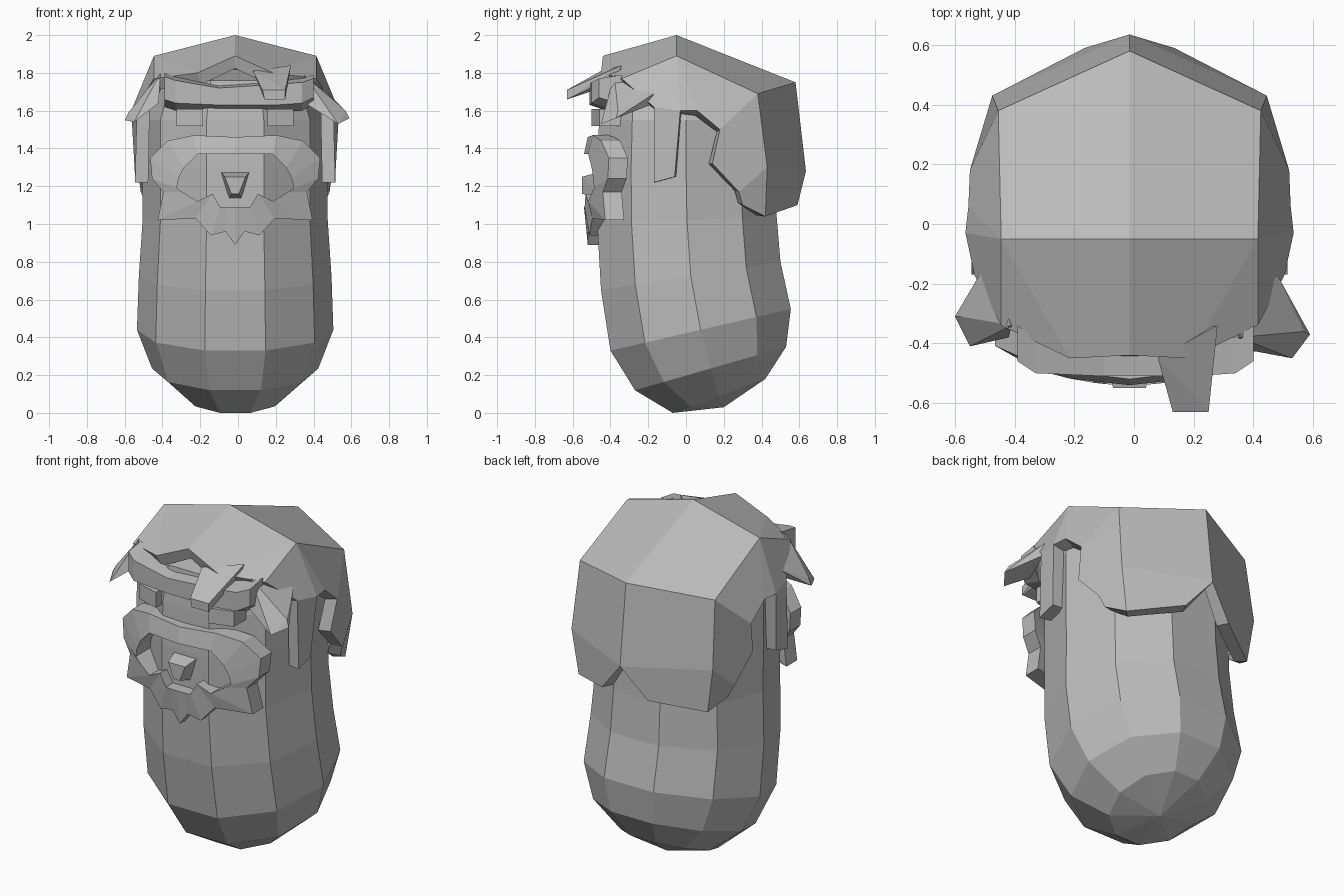
import bpy, bmesh
from math import sin, cos, radians
from mathutils import Vector

if "Cube" in bpy.data.objects:
    bpy.data.objects.remove(bpy.data.objects["Cube"], do_unlink=True)

CENTRE_X = -0.015

grey = bpy.data.materials.new("plain grey")
grey.use_nodes = True
colour = (0.5, 0.5, 0.5, 1)
grey.diffuse_color = colour
grey.node_tree.nodes["Principled BSDF"].inputs["Base Color"].default_value = colour


def finish(name, bm, x=0.0):
    """Turn a bmesh into a flat shaded grey object."""
    mesh = bpy.data.meshes.new(name)
    bm.to_mesh(mesh)
    bm.free()
    mesh.materials.append(grey)
    obj = bpy.data.objects.new(name, mesh)
    obj.location.x = x
    bpy.context.collection.objects.link(obj)
    return obj


def mirror(obj):
    modifier = obj.modifiers.new("mirror", "MIRROR")
    modifier.use_clip = True


def hull(name, points, x=0.0):
    """Chiselled solid wrapped around a few corner points."""
    bm = bmesh.new()
    verts = [bm.verts.new(p) for p in points]
    result = bmesh.ops.convex_hull(bm, input=verts)
    unused = [g for g in result["geom_interior"] if isinstance(g, bmesh.types.BMVert)]
    bmesh.ops.delete(bm, geom=unused, context="VERTS")
    bmesh.ops.dissolve_limit(bm, angle_limit=radians(2), verts=bm.verts, edges=bm.edges)
    bmesh.ops.recalc_face_normals(bm, faces=bm.faces)
    return finish(name, bm, x)


# Head and body: ten-sided rings tilted towards the bottom
# (front y, front z, back y, back z, half width)
SIDES = 10
rings = [
    (-.07, .0, .42, .18, .26), (-.27, .12, .53, .35, .44),
    (-.4, .33, .555, .55, .52), (-.45, .65, .5, .8, .51),
    (-.47, 1, .48, 1.04, .49), (-.47, 1.3, .47, 1.3, .49),
    (-.46, 1.55, .46, 1.55, .49), (-.44, 1.76, .42, 1.7, .42),
]
bm = bmesh.new()
loops = []
for front_y, front_z, back_y, back_z, width in rings:
    front, back = Vector((0, front_y, front_z)), Vector((0, back_y, back_z))
    middle, reach = (front + back) / 2, (front - back) / 2 / cos(radians(18))
    loop = []
    for i in range(SIDES):
        angle = radians(18 + 36 * i)
        loop.append(bm.verts.new(middle + reach * cos(angle) + Vector((width * sin(angle), 0, 0))))
    loops.append(loop)
for low, high in zip(loops, loops[1:]):
    for i in range(SIDES):
        j = (i + 1) % SIDES
        bm.faces.new((low[i], low[j], high[j], high[i]))
for loop, pole in ((loops[0], (0, .2, .03)), (loops[-1], (0, 0, 1.82))):
    tip = bm.verts.new(pole)
    for i in range(SIDES):
        bm.faces.new((loop[i], loop[(i + 1) % SIDES], tip))
bmesh.ops.recalc_face_normals(bm, faces=bm.faces)
finish("head_and_body", bm, CENTRE_X)

# Hair cap: half a shell from named corners, mirrored and thickened
corners = {
    "crown": (0, -.05, 2), "crown_side": (.43, -.05, 1.89),
    "fringe": (0, -.44, 1.89), "fringe_mid": (.2, -.45, 1.8), "fringe_side": (.43, -.34, 1.77),
    "back_top": (0, .58, 1.75), "back_corner": (.44, .38, 1.69),
    "temple": (.52, -.17, 1.62), "over_ear": (.55, -.03, 1.6),
    "ear_arch": (.54, .06, 1.6), "ear_back": (.535, .18, 1.5), "ear_low": (.52, .14, 1.32),
    "notch": (.5, .28, 1.17), "corner_low": (.46, .43, 1.3), "nape": (0, .635, 1.28),
    "lobe_in": (.15, .59, 1.1), "lobe_out": (.42, .42, 1.04), "lobe_side": (.47, .3, 1.1),
    "strand_front": (.53, -.17, 1.22), "strand_back": (.53, -.06, 1.25),
}
panels = [
    "crown fringe fringe_mid crown_side", "fringe_mid fringe_side crown_side",
    "crown crown_side back_corner back_top",
    "crown_side fringe_side temple over_ear", "crown_side over_ear ear_arch",
    "crown_side ear_arch ear_back back_corner",
    "back_corner ear_back ear_low notch corner_low",
    "back_corner corner_low nape back_top",
    "corner_low lobe_out lobe_in nape", "corner_low notch lobe_side lobe_out",
    "temple strand_front strand_back over_ear",
]
bm = bmesh.new()
verts = {key: bm.verts.new(place) for key, place in corners.items()}
for panel in panels:
    bm.faces.new([verts[key] for key in panel.split()])
bm.normal_update()
hair = finish("hair_cap", bm, CENTRE_X)
mirror(hair)
shell = hair.modifiers.new("thickness", "SOLIDIFY")
shell.thickness = 0.07
shell.offset = -1

# Beard: a frame between an outer and an inner outline, half then mirrored
# (outer x, outer z, inner x, inner z)
outline = [
    (0, 1.46, 0, 1.37), (.22, 1.47, .2, 1.37), (.36, 1.44, .27, 1.3),
    (.45, 1.35, .3, 1.24), (.44, 1.24, .31, 1.19), (.38, 1.17, .28, 1.17),
    (.41, 1.02, .2, 1.12), (.21, 1.03, .12, 1.16), (.13, .94, .08, 1.09),
    (.05, .96, .04, 1.09), (0, .89, 0, 1.09),
]


def beard_column(bm, x, z, front, depth):
    """Front and back corner, bent around the face."""
    bend = 0.55 * x * x
    return [bm.verts.new((x, front + bend + step, z)) for step in (0, depth)]


bm = bmesh.new()
columns = []
for outer_x, outer_z, inner_x, inner_z in outline:
    columns.append((beard_column(bm, outer_x, outer_z, -.52, .1),
                    beard_column(bm, inner_x, inner_z, -.54, .14)))
for (outer, inner), (next_outer, next_inner) in zip(columns, columns[1:]):
    bm.faces.new((outer[0], next_outer[0], next_inner[0], inner[0]))
    bm.faces.new((outer[1], inner[1], next_inner[1], next_outer[1]))
    bm.faces.new((outer[0], outer[1], next_outer[1], next_outer[0]))
    bm.faces.new((inner[0], next_inner[0], next_inner[1], inner[1]))
bmesh.ops.recalc_face_normals(bm, faces=bm.faces)
mirror(finish("beard", bm, CENTRE_X))

# Nose: a tapered wedge inside the beard opening
nose = []
for y, half_top, half_low, top, low in ((-.44, .08, .035, 1.28, 1.13), (-.55, .055, .02, 1.25, 1.16)):
    for side in (-1, 1):
        nose += [(side * half_top, y, top), (side * half_low, y, low)]
hull("nose", nose, CENTRE_X)

# Eyes
for name, side in (("left_eye", 1), ("right_eye", -1)):
    eye = [(side * x, y + .3 * (x - .17), z)
           for x in (.17, .31) for y in (-.5, -.38) for z in (1.52, 1.61)]
    hull(name, eye, CENTRE_X)

# Headband: a bent bar across the forehead (x, top, bottom, front y)
bm = bmesh.new()
sections = []
for x, top, low, front in ((-.39, 1.78, 1.66, -.46), (-.33, 1.76, 1.64, -.5), (-.1, 1.72, 1.63, -.51),
                           (.2, 1.74, 1.63, -.51), (.34, 1.75, 1.64, -.5), (.4, 1.77, 1.67, -.46)):
    sections.append([bm.verts.new((x, y, z)) for y, z in
                     ((front, low), (front, top), (front + .12, top + .02), (front + .12, low - .04))])
for a, b in zip(sections, sections[1:]):
    for i in range(4):
        j = (i + 1) % 4
        bm.faces.new((a[i], a[j], b[j], b[i]))
bm.faces.new(sections[0])
bm.faces.new(sections[-1])
bmesh.ops.recalc_face_normals(bm, faces=bm.faces)
finish("headband", bm)

# Loose hair tufts
hull("front_tuft", [
    (.13, -.63, 1.71), (.25, -.63, 1.71), (.25, -.63, 1.66), (.14, -.63, 1.66),
    (.08, -.45, 1.81), (.2, -.4, 1.79), (.28, -.34, 1.84), (.2, -.36, 1.75), (.27, -.36, 1.79)])
hull("left_tuft", [
    (.35, -.38, 1.79), (.37, -.42, 1.63), (.59, -.37, 1.56), (.53, -.45, 1.53),
    (.57, -.36, 1.6), (.48, -.17, 1.69), (.47, -.19, 1.63)])
hull("right_tuft", [
    (-.41, -.34, 1.8), (-.42, -.38, 1.64), (-.6, -.31, 1.55), (-.55, -.41, 1.54),
    (-.58, -.31, 1.59), (-.5, -.14, 1.69), (-.49, -.17, 1.63)])
